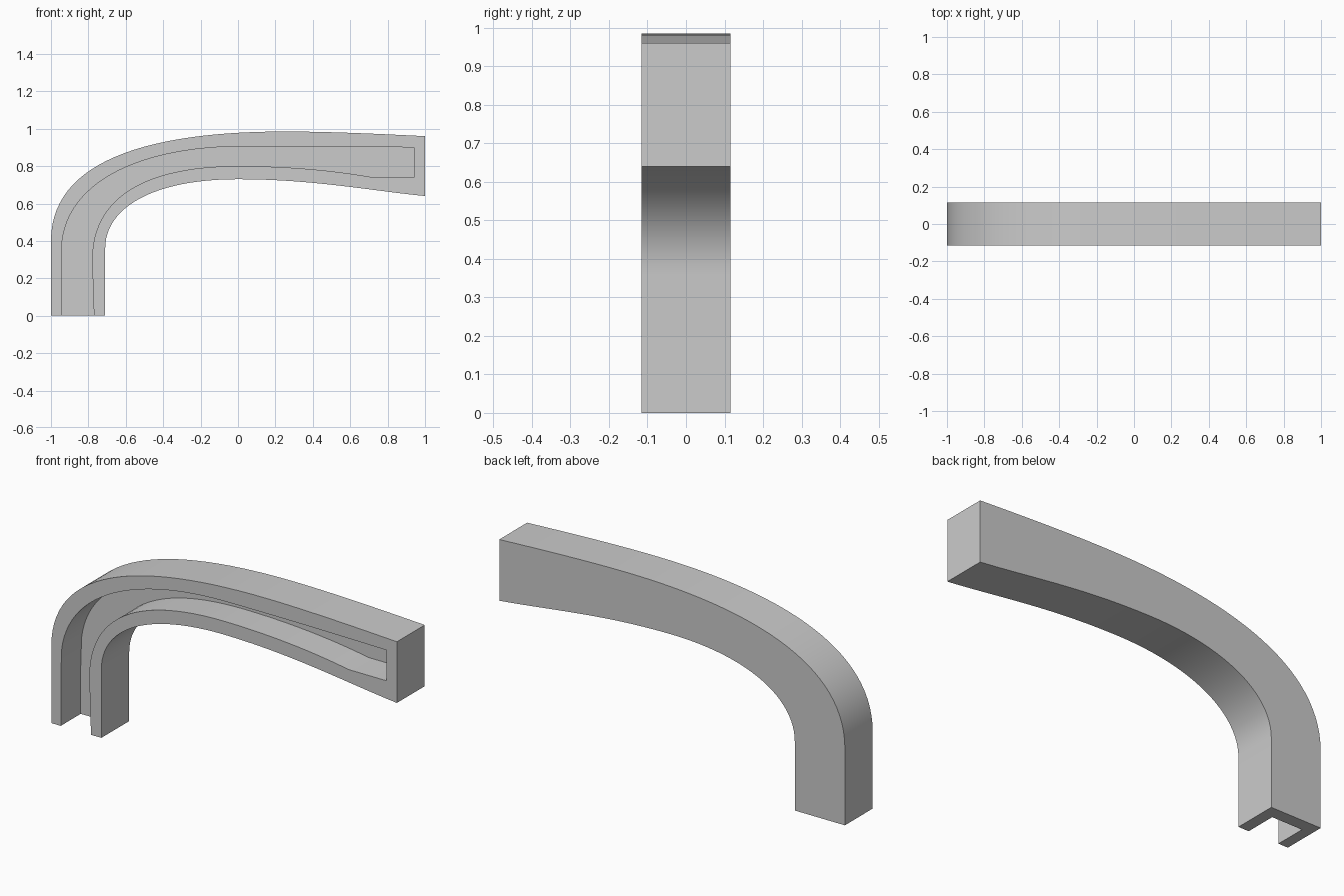
import bpy
import bmesh
import math
from mathutils import Vector
from mathutils.geometry import interpolate_bezier

cube = bpy.data.objects.get("Cube")
if cube:
    bpy.data.objects.remove(cube, do_unlink=True)

FRONT, FLOOR, BACK = -0.115, 0.05, 0.115


def bezier(a, b, c, d, steps=20):
    """Points of one curve in the xz plane, without its first point."""
    pts = interpolate_bezier(*[Vector((x, 0, z)) for x, z in (a, b, c, d)], steps + 1)
    return [(p.x, p.z) for p in pts][1:]


# Outline of the arm, from the outer foot over the arch to the inner foot
outline = [(-1, 0), (-1, 0.4)]
outline += bezier((-1, 0.4), (-1, 0.82), (-0.5, 0.985), (0.25, 0.985), 28)
outline += bezier((0.25, 0.985), (0.5, 0.985), (0.8, 0.97), (1, 0.96), 10)
outline += [(1, 0.64)]
outline += bezier((1, 0.64), (0.7, 0.67), (0.4, 0.73), (0, 0.73), 14)
outline += bezier((0, 0.73), (-0.45, 0.73), (-0.71, 0.58), (-0.71, 0.36), 24)
outline += [(-0.71, 0)]

# Channel sunk into the front, open at the foot
channel = [(-0.945, 0), (-0.945, 0.25), (-0.94, 0.4)]
channel += bezier((-0.94, 0.4), (-0.9, 0.73), (-0.5, 0.9), (0, 0.905), 26)
channel += bezier((0, 0.905), (0.3, 0.908), (0.6, 0.905), (0.94, 0.9), 8)
channel += [(0.94, 0.74), (0.72, 0.74)]
channel += bezier((0.72, 0.74), (0.5, 0.78), (0.25, 0.8), (0, 0.8), 12)
channel += bezier((0, 0.8), (-0.5, 0.8), (-0.78, 0.63), (-0.78, 0.3), 24)
channel += [(-0.77, 0)]

bm = bmesh.new()


def ring(points, y):
    return [bm.verts.new((x, y, z)) for x, z in points]


def wall(a, b):
    for i in range(len(a) - 1):
        bm.faces.new((a[i], a[i + 1], b[i + 1], b[i]))


rim, back = ring(outline, FRONT), ring(outline, BACK)
lip, floor = ring(channel, FRONT), ring(channel, FLOOR)
wall(rim, back)
wall(lip, floor)
bm.faces.new(rim + lip[::-1])
bm.faces.new(back)
bm.faces.new(floor)
# U-shaped foot
bm.faces.new((rim[0], lip[0], floor[0], floor[-1], lip[-1], rim[-1], back[-1], back[0]))
bmesh.ops.recalc_face_normals(bm, faces=bm.faces[:])

mesh = bpy.data.meshes.new("curved_channel_arm")
bm.to_mesh(mesh)
bm.free()
arm = bpy.data.objects.new("curved_channel_arm", mesh)
bpy.context.collection.objects.link(arm)

# Plain grey
grey = bpy.data.materials.new("light_grey")
grey.use_nodes = True
color = (0.6, 0.6, 0.6, 1)
grey.diffuse_color = color
grey.node_tree.nodes["Principled BSDF"].inputs["Base Color"].default_value = color
mesh.materials.append(grey)

bpy.ops.object.select_all(action="DESELECT")
arm.select_set(True)
bpy.context.view_layer.objects.active = arm
bpy.ops.object.shade_smooth_by_angle(angle=math.radians(25))
